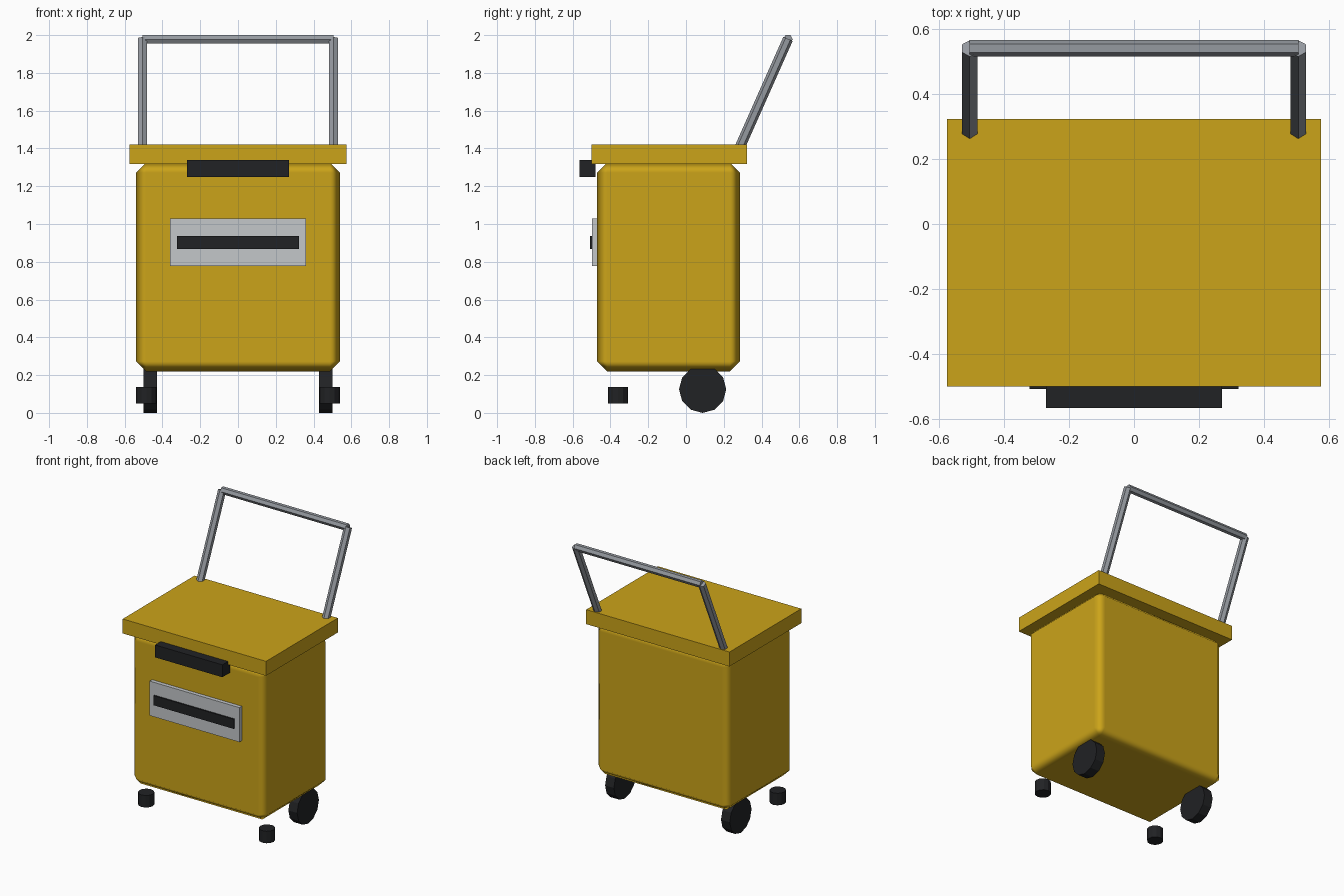
import bpy
from math import pi
from mathutils import Vector, Matrix

if "Cube" in bpy.data.objects:
    bpy.data.objects.remove(bpy.data.objects["Cube"])


def material(name, color):
    m = bpy.data.materials.new(name)
    m.diffuse_color = (*color, 1)
    m.use_nodes = True
    m.node_tree.nodes["Principled BSDF"].inputs["Base Color"].default_value = m.diffuse_color
    return m


YELLOW = material("yellow_plastic", (0.6, 0.37, 0.01))
BLACK = material("black_rubber", (0.015, 0.016, 0.018))
LIGHT = material("light_grey", (0.55, 0.57, 0.59))
METAL = material("metal_grey", (0.3, 0.32, 0.35))


def box(name, lo, hi, mat):
    """Box between two opposite corners."""
    lo, hi = Vector(lo), Vector(hi)
    bpy.ops.mesh.primitive_cube_add(size=1)
    ob = bpy.context.object
    ob.name = name
    ob.data.transform(Matrix.Translation((lo + hi) / 2) @ Matrix.Diagonal((*(hi - lo), 1)))
    ob.data.materials.append(mat)
    return ob


def rod(name, a, b, radius, sides, mat, spin=0):
    """Flat-sided cylinder from a to b, spun about its own axis."""
    a, b = Vector(a), Vector(b)
    d = b - a
    bpy.ops.mesh.primitive_cylinder_add(vertices=sides, radius=radius, depth=d.length)
    ob = bpy.context.object
    ob.name = name
    turn = Vector((0, 0, 1)).rotation_difference(d).to_matrix().to_4x4()
    ob.data.transform(Matrix.Translation((a + b) / 2) @ turn @ Matrix.Rotation(spin, 4, 'Z'))
    ob.data.materials.append(mat)
    return ob


# Bin body with chamfered, softly shaded edges
body = box("body", (-0.54, -0.47, 0.22), (0.54, 0.285, 1.325), YELLOW)
bevel = body.modifiers.new("chamfer", 'BEVEL')
bevel.width = 0.053
bevel.segments = 1
bevel.harden_normals = True
body.data.shade_smooth()

# Lid, front grip, label plate and slot
box("lid", (-0.575, -0.5, 1.317), (0.575, 0.323, 1.422), YELLOW)
box("front_grip", (-0.27, -0.565, 1.25), (0.27, -0.48, 1.34), BLACK)
box("front_plate", (-0.36, -0.498, 0.778), (0.36, -0.46, 1.028), LIGHT)
box("plate_slot", (-0.322, -0.508, 0.867), (0.322, -0.488, 0.937), BLACK)

# Rear wheels, front feet and handle legs on both sides
for side, s in (("left", -1), ("right", 1)):
    rod(f"{side}_wheel", (s * 0.43, 0.088, 0.125), (s * 0.5, 0.088, 0.125), 0.125, 12, BLACK)
    rod(f"{side}_foot", (s * 0.485, -0.36, 0.05), (s * 0.485, -0.36, 0.137), 0.054, 12, BLACK)
    rod(f"{side}_handle_leg", (s * 0.505, 0.273, 1.38), (s * 0.505, 0.54, 1.98), 0.027, 6, METAL)

# Handle crossbar
rod("handle_bar", (-0.505, 0.54, 1.978), (0.505, 0.54, 1.978), 0.0255, 6, METAL)
